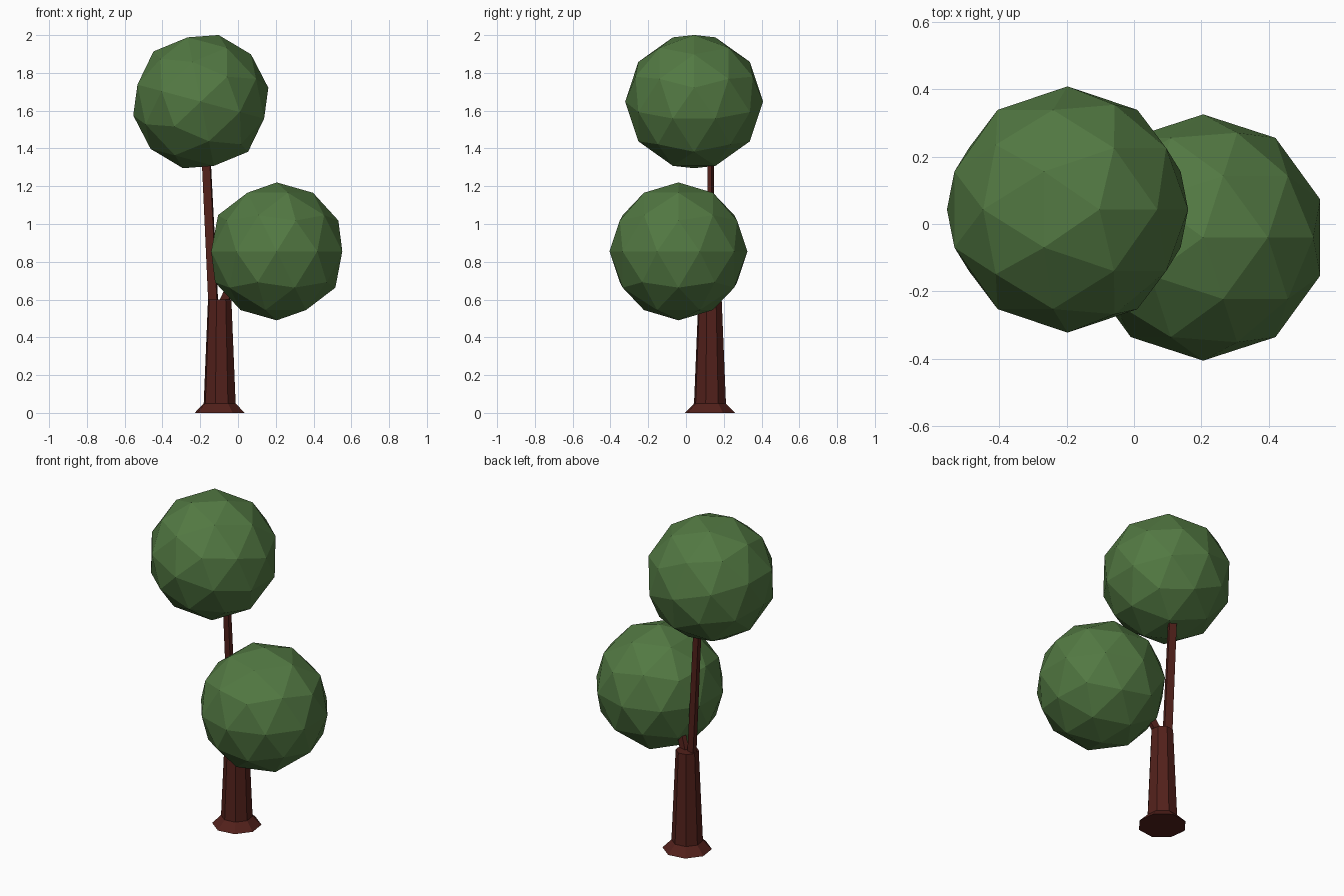
import bpy, bmesh, math
from mathutils import Matrix, Vector

if "Cube" in bpy.data.objects:
    bpy.data.objects.remove(bpy.data.objects["Cube"])


def material(name, rgb):
    m = bpy.data.materials.new(name)
    m.diffuse_color = (*rgb, 1)
    m.use_nodes = True
    m.node_tree.nodes["Principled BSDF"].inputs["Base Color"].default_value = m.diffuse_color
    return m


LEAF = material("leaf_green", (0.085, 0.19, 0.055))
BARK = material("bark_brown", (0.085, 0.015, 0.011))
TWIST = math.radians(-15)


def loft(name, rings):
    """Join a stack of equal-length point rings and cap both ends."""
    bm = bmesh.new()
    loops = [[bm.verts.new(p) for p in ring] for ring in rings]
    n = len(loops[0])
    for a, b in zip(loops, loops[1:]):
        for i in range(n):
            j = (i + 1) % n
            bm.faces.new((a[i], a[j], b[j], b[i]))
    bm.faces.new(loops[0][::-1])
    bm.faces.new(loops[-1])
    bmesh.ops.recalc_face_normals(bm, faces=bm.faces)
    me = bpy.data.meshes.new(name)
    bm.to_mesh(me)
    bm.free()
    me.materials.append(BARK)
    ob = bpy.data.objects.new(name, me)
    bpy.context.collection.objects.link(ob)


def octagon(r, z, cx=-0.097, cy=0.127):
    angles = [TWIST + i * math.tau / 8 for i in range(8)]
    return [(cx + r * math.cos(a), cy + r * math.sin(a), z) for a in angles]


def flat_ring(centre, width, depth):
    rot = Matrix.Rotation(TWIST, 3, "Z")
    corners = ((-1, -1), (1, -1), (1, 1), (-1, 1))
    return [Vector(centre) + rot @ Vector((x * width / 2, y * depth / 2, 0)) for x, y in corners]


def crown(name, location, tilt=0):
    bpy.ops.mesh.primitive_ico_sphere_add(
        subdivisions=2, radius=0.365, location=location, rotation=(0, math.radians(tilt), 0))
    ob = bpy.context.object
    ob.name = name
    ob.data.materials.append(LEAF)


# Eight-sided trunk with flared foot
loft("trunk", [octagon(0.137, 0), octagon(0.0875, 0.05), octagon(0.064, 0.6)])

# Branches rising from the trunk top into the crowns
loft("tall_branch", [flat_ring((-0.131, 0.131, 0.58), 0.048, 0.025),
                     flat_ring((-0.172, 0.131, 1.42), 0.043, 0.022)])
loft("short_branch", [flat_ring((-0.078, 0.12, 0.58), 0.048, 0.03),
                      flat_ring((0.01, 0.075, 0.78), 0.043, 0.025)])

# Faceted leaf crowns
crown("upper_crown", (-0.197, 0.043, 1.648), 15)
crown("lower_crown", (0.205, -0.04, 0.855))
